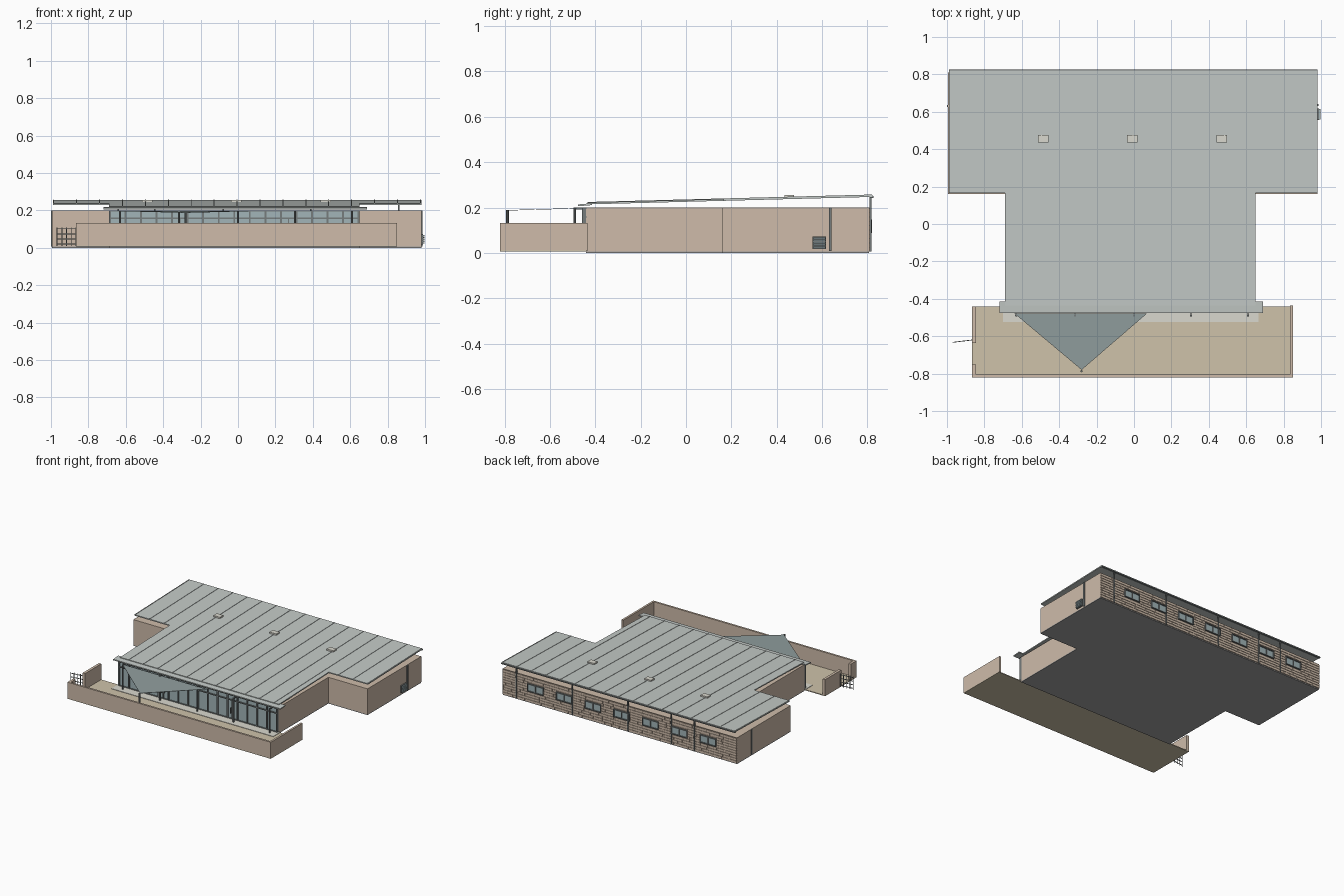
import bpy, bmesh, math, random
from mathutils import Vector, Matrix

if "Cube" in bpy.data.objects:
    bpy.data.objects.remove(bpy.data.objects["Cube"])

random.seed(4)

def mat(name, r, g, b):
    m = bpy.data.materials.new(name)
    m.diffuse_color = (r, g, b, 1)
    m.use_nodes = True
    m.node_tree.nodes["Principled BSDF"].inputs["Base Color"].default_value = m.diffuse_color
    return m

WALL = mat("tan_wall", 0.62, 0.50, 0.40)
FLOOR = mat("sand_floor", 0.62, 0.54, 0.40)
PAVE = mat("pale_paving", 0.70, 0.69, 0.62)
ROOF = mat("grey_roof", 0.55, 0.59, 0.57)
GREY = mat("slab_grey", 0.36, 0.36, 0.36)
DARK = mat("dark_metal", 0.18, 0.20, 0.20)
GLASS = mat("teal_glass", 0.36, 0.46, 0.48)
SAIL = mat("sail_cloth", 0.28, 0.34, 0.34)
MORTAR = mat("mortar", 0.30, 0.24, 0.19)

def finish(name, bm, m):
    bmesh.ops.recalc_face_normals(bm, faces=bm.faces)
    me = bpy.data.meshes.new(name)
    bm.to_mesh(me)
    bm.free()
    me.materials.append(m)
    ob = bpy.data.objects.new(name, me)
    bpy.context.collection.objects.link(ob)
    return ob

def boxes(name, m, items):
    """One object from boxes given as (x0, x1, y0, y1, z0, z1)."""
    bm = bmesh.new()
    for x0, x1, y0, y1, z0, z1 in items:
        mx = (Matrix.Translation(((x0 + x1) / 2, (y0 + y1) / 2, (z0 + z1) / 2))
              @ Matrix.Diagonal((x1 - x0, y1 - y0, z1 - z0, 1)))
        bmesh.ops.create_cube(bm, size=1, matrix=mx)
    return finish(name, bm, m)

def prism(name, m, outline, base, thick):
    """Outline extruded upwards; base(x, y) gives the underside height."""
    bm = bmesh.new()
    f = bm.faces.new([bm.verts.new((x, y, base(x, y))) for x, y in outline])
    r = bmesh.ops.extrude_face_region(bm, geom=[f])
    bmesh.ops.translate(bm, vec=(0, 0, thick),
                        verts=[v for v in r["geom"] if isinstance(v, bmesh.types.BMVert)])
    return finish(name, bm, m)

def posts(name, m, spots, r, z0, z1):
    bm = bmesh.new()
    for x, y in spots:
        bmesh.ops.create_cone(bm, cap_ends=True, segments=10, radius1=r, radius2=r, depth=z1 - z0,
                              matrix=Matrix.Translation((x, y, (z0 + z1) / 2)))
    return finish(name, bm, m)

def tee(xl, xr, yb, ys, xl2, xr2, yf):
    return [(xl, yb), (xl, ys), (xl2, ys), (xl2, yf), (xr2, yf), (xr2, ys), (xr, ys), (xr, yb)]

def roof_z(x, y):
    return 0.214 + (y + 0.435) * 0.0262

# Building body on its slab
body = tee(-0.995, 0.98, 0.806, 0.16, -0.69, 0.65, -0.44)
prism("floor_slab", GREY, body, lambda x, y: 0.0, 0.006)
prism("building_walls", WALL, body, lambda x, y: 0.006, 0.194)

# Sloping roof with standing seams
prism("roof", ROOF, tee(-0.99, 0.98, 0.822, 0.165, -0.69, 0.65, -0.435), roof_z, 0.008)
bm = bmesh.new()
for i in range(17):
    x = -0.985 + i * 1.96 / 16
    y0, y1 = (-0.435 if -0.69 < x < 0.65 else 0.165), 0.82
    for v in bmesh.ops.create_cube(bm, size=1)["verts"]:
        y = y0 if v.co.y < 0 else y1
        v.co = (x + v.co.x * 0.005, y, roof_z(x, y) + (0.007 if v.co.z < 0 else 0.0105))
finish("roof_seams", bm, ROOF)
boxes("rear_gutter", DARK, [(-0.99, 0.98, 0.81, 0.826, 0.242, 0.25)])

# Skylights
boxes("skylights", PAVE, [(x - 0.028, x + 0.028, 0.435, 0.476, 0.24, 0.256)
                          for x in (-0.485, -0.01, 0.47)])

# Front canopy
prism("front_canopy", ROOF, [(-0.72, -0.475), (0.69, -0.475), (0.69, -0.415), (-0.72, -0.415)],
      lambda x, y: 0.206 + (y + 0.475) * 0.08, 0.008)

# Glazed front: glass, frame rails, mullions, doors
boxes("front_glass", GLASS, [(-0.685, 0.645, -0.45, -0.438, 0.014, 0.197)])
n = 16
bars = [(-0.69, 0.65, -0.458, -0.438, z, z + 0.007) for z in (0.012, 0.155, 0.193)]
for i in range(n + 1):
    x = -0.685 + i * 1.33 / n
    bars.append((x - 0.005, x + 0.005, -0.458, -0.438, 0.012, 0.2))
for i in (4, 11):
    x = -0.685 + (i + 0.5) * 1.33 / n
    bars += [(x - 0.003, x + 0.003, -0.458, -0.44, 0.012, 0.155),
             (x - 0.012, x - 0.008, -0.466, -0.45, 0.06, 0.10),
             (x + 0.008, x + 0.012, -0.466, -0.45, 0.06, 0.10)]
boxes("front_frames", DARK, bars)

# Veranda posts and beam
posts("veranda_posts", DARK, [(x, -0.49) for x in (-0.63, -0.315, 0, 0.305, 0.61)], 0.006, 0.012, 0.2)
boxes("veranda_brackets", DARK, [(x - 0.003, x + 0.003, -0.49, -0.44, 0.192, 0.2)
                                 for x in (-0.63, -0.315, 0, 0.305, 0.61)])

# Courtyard floor, paving and walls
boxes("courtyard_floor", FLOOR, [(-0.865, 0.85, -0.82, -0.44, 0.006, 0.012)])
boxes("paving_strip", PAVE, [(-0.70, 0.665, -0.525, -0.441, 0.012, 0.015)])
boxes("courtyard_walls", WALL, [
    (-0.865, 0.85, -0.82, -0.805, 0.008, 0.132),
    (0.835, 0.85, -0.805, -0.435, 0.008, 0.132),
    (-0.865, -0.845, -0.635, -0.44, 0.008, 0.132),
    (-0.865, -0.845, -0.805, -0.75, 0.008, 0.132)])

# Open side gate
bars = [(0, 0.105, -0.002, 0.002, z, z + 0.004) for z in (0.018, 0.045, 0.072, 0.1)]
bars += [(x, x + 0.004, -0.002, 0.002, 0.01, 0.11) for x in (0, 0.025, 0.05, 0.075, 0.101)]
gate = boxes("side_gate", DARK, bars)
gate.location = (-0.865, -0.62, 0)
gate.rotation_euler.z = math.radians(187)

# Shade sail with its mast
prism("shade_sail", SAIL, [(-0.64, -0.478), (-0.28, -0.78), (0.07, -0.478)],
      lambda x, y: 0.196 + (y + 0.478) * 0.03, 0.002)
posts("sail_mast", DARK, [(-0.28, -0.787)], 0.006, 0.012, 0.19)

# Rear masonry: staggered blocks over a mortar face, left open at the windows
wins = [0.70 - 0.2425 * i for i in range(7)]
W0, W1 = 0.09, 0.145
boxes("rear_mortar", MORTAR, [(-0.995, 0.98, 0.805, 0.808, 0.006, 0.2)])
blocks = []
rows = 10
h = 0.19 / rows
for r in range(rows):
    x, z = -0.995, 0.008 + r * h
    while x < 0.98:
        e = min(x + random.uniform(0.05, 0.13), 0.98)
        spans = [(x, e - 0.004 if e < 0.98 else e)]
        if z + h > W0 and z < W1:
            for w in wins:
                a, b = w - 0.068, w + 0.068
                spans = [s for p, q in spans for s in ((p, min(q, a)), (max(p, b), q)) if s[1] - s[0] > 0.004]
        blocks += [(p, q, 0.806, 0.811, z, z + h - 0.0035) for p, q in spans]
        x = e
boxes("rear_blocks", WALL, blocks)

# Rear windows
boxes("rear_glass", GLASS, [(w - 0.065, w + 0.065, 0.806, 0.814, W0, W1) for w in wins])
bars = []
for w in wins:
    bars += [(w - 0.068, w + 0.068, 0.806, 0.82, z, z + 0.006) for z in (W0 - 0.002, W1 - 0.004)]
    bars += [(w + d - 0.003, w + d + 0.003, 0.806, 0.82, W0, W1) for d in (-0.065, 0, 0.065)]
boxes("rear_window_frames", DARK, bars)

# Downpipes on the rear, strips and vent on the sides
boxes("rear_downpipes", DARK, [(x - 0.004, x + 0.004, 0.808, 0.817, 0.006, 0.245)
                               for x in (0.86, 0.39, -0.08, -0.445, -0.64)])
boxes("side_strips", DARK, [(0.978, 0.987, 0.63, 0.641, 0.008, 0.2),
                            (-1.0, -0.99, 0.625, 0.637, 0.008, 0.2)])
boxes("side_vent_frame", DARK, [(0.978, 0.99, 0.557, 0.618, 0.018, 0.073)])
boxes("side_vent_slats", GLASS, [(0.985, 0.997, 0.56, 0.615, 0.022 + i * 0.01, 0.029 + i * 0.01)
                                 for i in range(5)])
